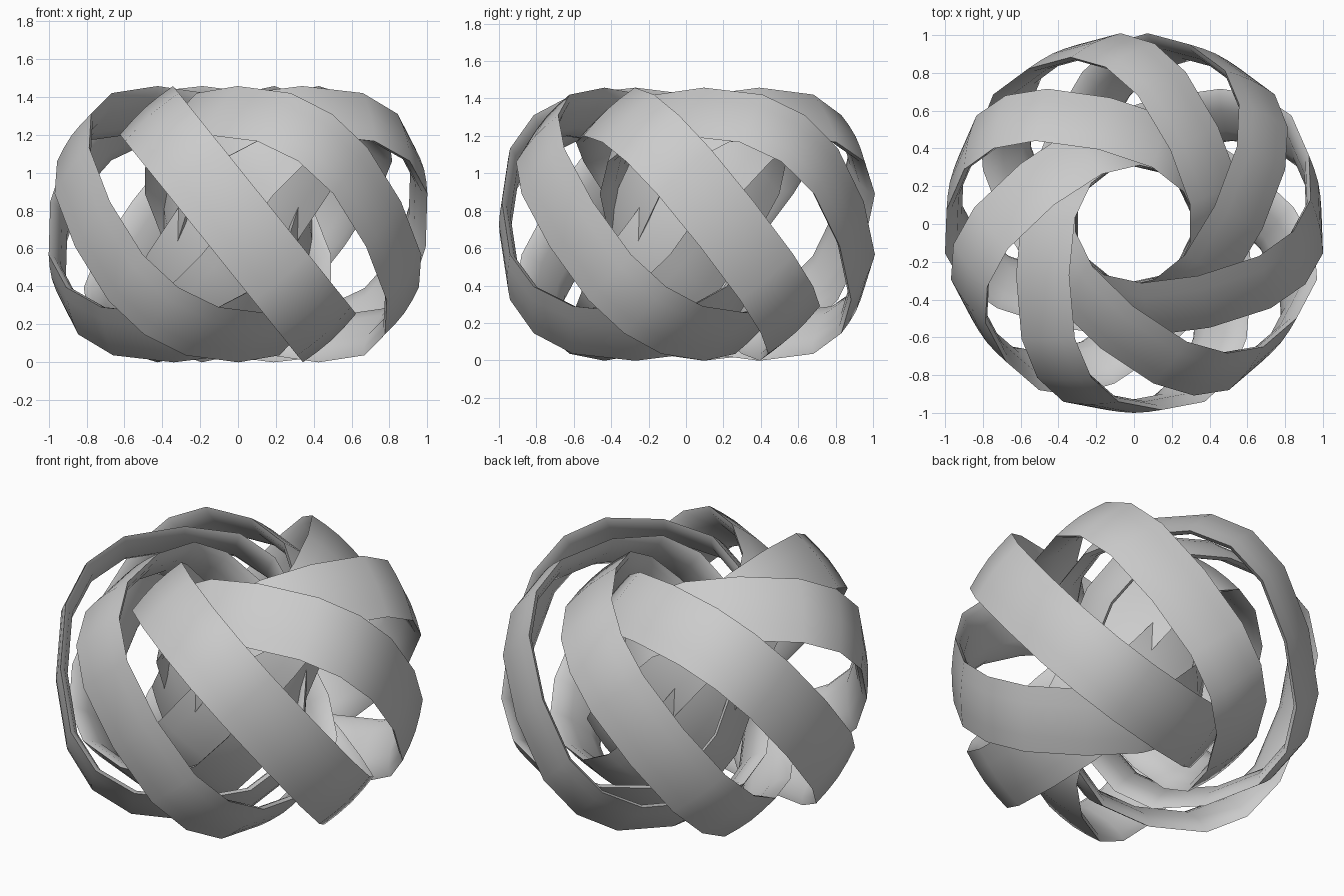
import bpy, bmesh, math
from mathutils import Vector, Matrix

if "Cube" in bpy.data.objects:
    bpy.data.objects.remove(bpy.data.objects["Cube"])

RINGS, SEGS = 7, 16
TILT = math.radians(38.8)
RX_OUT, RX_IN, RY = 0.714, 0.64, 0.772    # outline is shorter towards the hole
OFF, HALF, ZC = 0.27, 0.19, 0.728
POW = 2 / 2.55          # slightly squared ring outline
TWIST = 0.012

# lens-shaped band cross-section: (across the band, outward), sharp edges
SECTION = [(-1, 0), (-0.5, 0.011), (0, 0.016), (0.5, 0.011), (1, 0),
           (0.85, -0.025), (0.4, -0.045), (-0.4, -0.045), (-0.85, -0.025)]

out = Vector((0, -1, 0))
up = Vector((-math.sin(TILT), 0, math.cos(TILT)))
axis = Vector((math.cos(TILT), 0, math.sin(TILT)))


def spow(x):
    return math.copysign(abs(x) ** POW, x)


def make_ring(name, angle):
    bm = bmesh.new()
    turn = Matrix.Rotation(angle, 3, 'Z')
    loops = []
    for i in range(SEGS):
        t = 2 * math.pi * i / SEGS
        c, s = spow(math.cos(t)), spow(math.sin(t))
        rx = RX_OUT if c > 0 else RX_IN
        loop = []
        for v, h in SECTION:
            g = h + TWIST * v * s
            p = out * (OFF + (rx + h) * c) + up * ((RY + g) * s) + axis * (v * HALF)
            loop.append(bm.verts.new(turn @ p + Vector((0, 0, ZC))))
        loops.append(loop)
    n = len(SECTION)
    for i in range(SEGS):
        a, b = loops[i], loops[(i + 1) % SEGS]
        for j in range(n):
            k = (j + 1) % n
            bm.faces.new((a[j], a[k], b[k], b[j]))
    bmesh.ops.recalc_face_normals(bm, faces=bm.faces)
    me = bpy.data.meshes.new(name)
    bm.to_mesh(me)
    bm.free()
    ob = bpy.data.objects.new(name, me)
    bpy.context.collection.objects.link(ob)
    bpy.ops.object.select_all(action='DESELECT')
    ob.select_set(True)
    bpy.context.view_layer.objects.active = ob
    bpy.ops.object.shade_smooth_by_angle(angle=math.radians(50))


# interlocked tilted rings around the vertical axis
for i in range(RINGS):
    make_ring(f"band_ring_{i + 1}", 2 * math.pi * i / RINGS)
